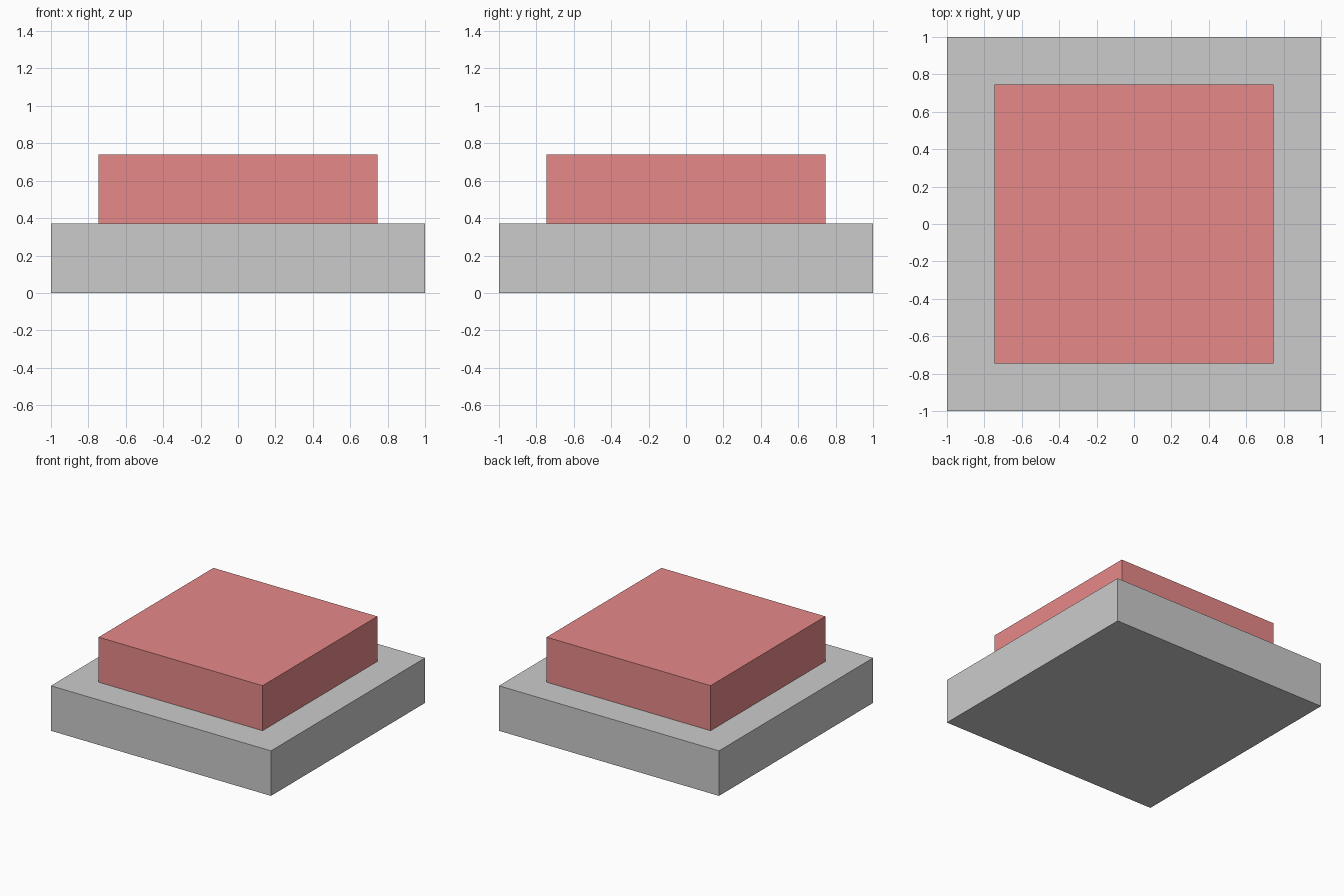
import bpy

if "Cube" in bpy.data.objects:
    bpy.data.objects.remove(bpy.data.objects["Cube"])


def block(name, width, z_bottom, z_top, color=None):
    """Square block centred on the z axis."""
    height = z_top - z_bottom
    bpy.ops.mesh.primitive_cube_add(size=1, location=(0, 0, z_bottom + height / 2))
    obj = bpy.context.object
    obj.name = name
    obj.scale = (width, width, height)
    bpy.ops.object.transform_apply(location=False, rotation=False, scale=True)
    if color:
        mat = bpy.data.materials.new(name + "_paint")
        mat.diffuse_color = color
        mat.use_nodes = True
        mat.node_tree.nodes["Principled BSDF"].inputs["Base Color"].default_value = mat.diffuse_color
        obj.data.materials.append(mat)
    return obj


# Wide grey base plate
block("base", 2.0, 0.0, 0.37)

# Smaller red button resting on the plate
block("button", 1.49, 0.37, 0.74, (0.8, 0.25, 0.25, 1.0))
